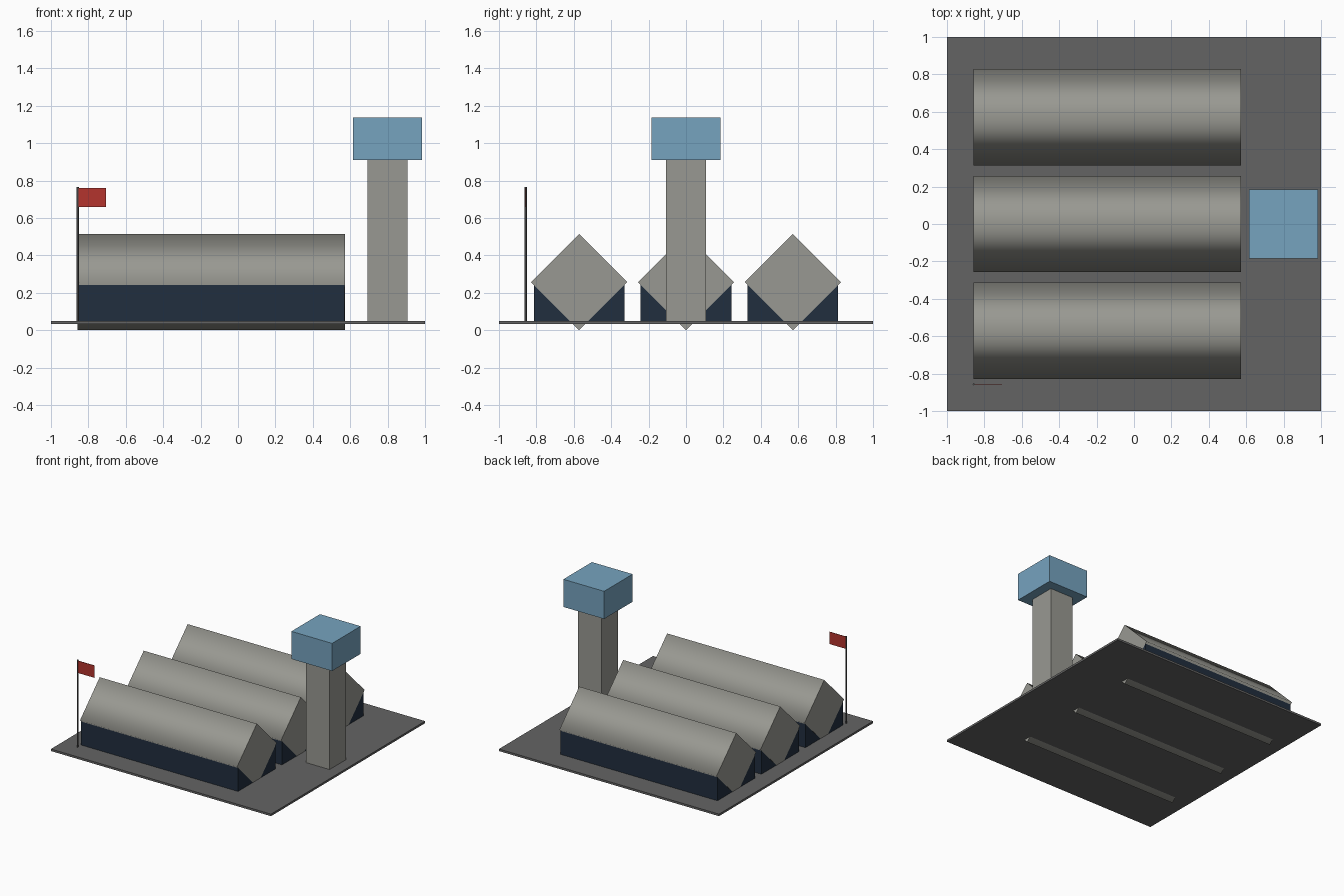
import bpy
import math

default = bpy.data.objects.get("Cube")
if default:
    bpy.data.objects.remove(default, do_unlink=True)


def linear(c):
    c /= 255
    return c / 12.92 if c <= 0.04045 else ((c + 0.055) / 1.055) ** 2.4


def material(name, r, g, b):
    mat = bpy.data.materials.new(name)
    mat.use_nodes = True
    colour = (linear(r), linear(g), linear(b), 1)
    mat.diffuse_color = colour
    mat.node_tree.nodes["Principled BSDF"].inputs["Base Color"].default_value = colour
    return mat


concrete = material("concrete grey", 153, 153, 146)
navy = material("navy wall", 33, 46, 62)
glass = material("pale blue glass", 118, 163, 191)
asphalt = material("asphalt grey", 100, 100, 100)
steel = material("steel grey", 85, 85, 85)
red = material("flag red", 180, 52, 45)


def box(name, mat, x, y, z):
    """Box spanning the given (low, high) ranges."""
    spans = (x, y, z)
    bpy.ops.mesh.primitive_cube_add(size=1, location=[(a + b) / 2 for a, b in spans])
    obj = bpy.context.object
    obj.name = name
    obj.scale = [b - a for a, b in spans]
    bpy.ops.object.transform_apply(location=False, rotation=False, scale=True)
    obj.data.materials.append(mat)
    return obj


def prism(name, mat, sides, radius, length, location, rotation=(0, 0, 0)):
    """Cylinder with smooth sides and flat ends."""
    bpy.ops.mesh.primitive_cylinder_add(vertices=sides, radius=radius, depth=length,
                                        location=location, rotation=rotation)
    obj = bpy.context.object
    obj.name = name
    obj.data.materials.append(mat)
    for face in obj.data.polygons:
        face.use_smooth = abs(face.normal.z) < 0.5
    return obj


# Ground slab
GROUND = 0.05
box("ground_slab", asphalt, (-1, 1), (-1, 1), (0.033, GROUND))

# Three hangars: a four-sided roof prism lying along x over a low wall block
LEFT, RIGHT, RADIUS = -0.857, 0.571, 0.257
for label, y in (("front", -0.571), ("middle", 0), ("back", 0.571)):
    prism(label + "_hangar_roof", concrete, 4, RADIUS, RIGHT - LEFT,
          ((LEFT + RIGHT) / 2, y, RADIUS), (0, math.pi / 2, 0))
    box(label + "_hangar_walls", navy, (LEFT + 0.001, RIGHT - 0.001),
        (y - 0.243, y + 0.243), (GROUND, 0.25))

# Control tower
box("tower_shaft", concrete, (0.693, 0.907), (-0.107, 0.107), (GROUND, 0.91))
box("tower_cab", glass, (0.615, 0.985), (-0.185, 0.185), (0.91, 1.137))

# Flagpole and flag
prism("flagpole", steel, 8, 0.006, 0.715, (LEFT, -0.857, GROUND + 0.3575))
box("flag", red, (LEFT, -0.705), (-0.859, -0.855), (0.66, 0.76))
